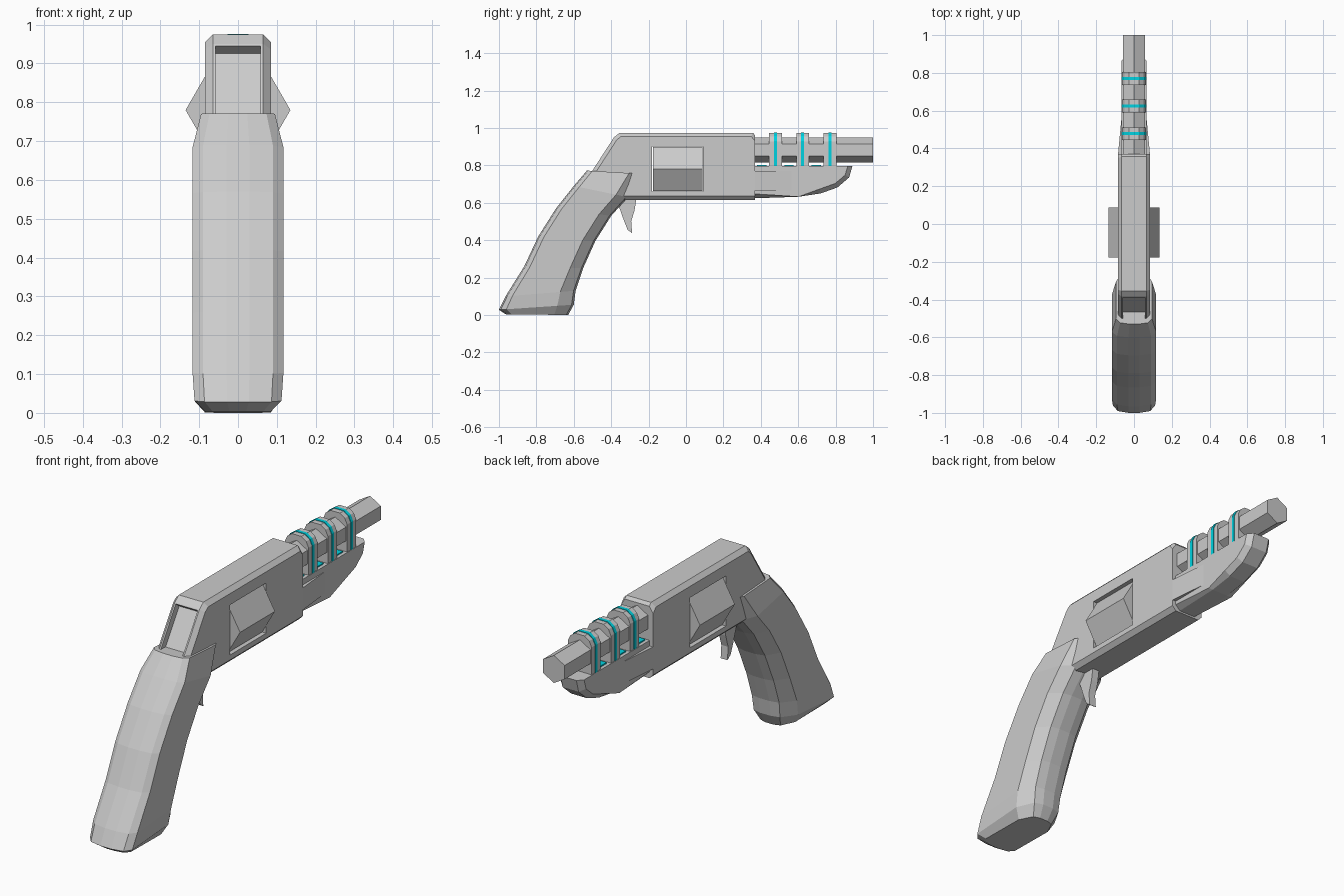
import bpy, bmesh, math
from mathutils import Vector

if "Cube" in bpy.data.objects:
    bpy.data.objects.remove(bpy.data.objects["Cube"])


def finish(name, bm, mat=None):
    bmesh.ops.recalc_face_normals(bm, faces=bm.faces)
    me = bpy.data.meshes.new(name)
    bm.to_mesh(me)
    bm.free()
    ob = bpy.data.objects.new(name, me)
    bpy.context.collection.objects.link(ob)
    if mat:
        me.materials.append(mat)
    return ob


def plate(name, profile, half, bevel=0, skip_y=None, skip_z=None, mat=None):
    """Side profile (y, z) extruded to +-half in x, with chamfered side rims."""
    bm = bmesh.new()
    rims = [[bm.verts.new((s * half, y, z)) for y, z in profile] for s in (-1, 1)]
    n = len(profile)
    for r in rims:
        bm.faces.new(r)
    for i in range(n):
        j = (i + 1) % n
        bm.faces.new((rims[0][i], rims[0][j], rims[1][j], rims[1][i]))
    if bevel:
        def wanted(e):
            a, b = (v.co for v in e.verts)
            if a.x * b.x < 0:
                return False
            if skip_y is not None and abs(a.y - skip_y) + abs(b.y - skip_y) < 1e-4:
                return False
            return skip_z is None or abs(a.z - skip_z) + abs(b.z - skip_z) > 1e-4
        bmesh.ops.bevel(bm, geom=[e for e in bm.edges if wanted(e)], offset=bevel,
                        offset_type='OFFSET', segments=1, affect='EDGES', profile=0.5)
    return finish(name, bm, mat)


def loft_y(name, section, y0, y1, mat=None):
    """Front section (x, z) extruded along y."""
    bm = bmesh.new()
    ends = [[bm.verts.new((x, y, z)) for x, z in section] for y in (y0, y1)]
    n = len(section)
    for e in ends:
        bm.faces.new(e)
    for i in range(n):
        j = (i + 1) % n
        bm.faces.new((ends[0][i], ends[0][j], ends[1][j], ends[1][i]))
    return finish(name, bm, mat)


def polygon(r, cz, start, sides=6):
    return [(r * math.cos(start + i * math.tau / sides),
             cz + r * math.sin(start + i * math.tau / sides)) for i in range(sides)]


def cut(target, cutter):
    cutter.hide_render = True
    mod = target.modifiers.new("cut", 'BOOLEAN')
    mod.operation, mod.object, mod.solver = 'DIFFERENCE', cutter, 'EXACT'
    bpy.context.view_layer.objects.active = target
    bpy.ops.object.modifier_apply(modifier=mod.name)
    bpy.data.objects.remove(cutter, do_unlink=True)


cyan = bpy.data.materials.new("cyan_glow")
cyan.diffuse_color = (0.0, 0.65, 0.75, 1)
cyan.use_nodes = True
cyan.node_tree.nodes["Principled BSDF"].inputs["Base Color"].default_value = cyan.diffuse_color

# Main body with drum window and recessed rear panel
body = plate("body", [(-0.505, 0.765), (-0.385, 0.95), (-0.355, 0.974), (0.358, 0.974),
                      (0.37, 0.96), (0.37, 0.616), (-0.36, 0.616)], 0.085, 0.02, skip_y=0.37)
cut(body, plate("window_cutter", [(-0.182, 0.66), (0.092, 0.66), (0.092, 0.9), (-0.182, 0.9)], 0.3))
cut(body, plate("panel_cutter", [(-0.60, 0.78), (-0.43, 0.99), (-0.388, 0.945),
                                 (-0.362, 0.925), (-0.49, 0.73), (-0.56, 0.72)], 0.058))

# Hexagonal drum and barrel
loft_y("drum", polygon(0.135, 0.78, 0), -0.177, 0.087)
loft_y("barrel", polygon(0.066, 0.882, math.pi / 2), 0.36, 1.0)

# Fore-end under the barrel
plate("fore_end", [(0.36, 0.797), (0.89, 0.797), (0.872, 0.735), (0.81, 0.682), (0.72, 0.65),
                   (0.6, 0.632), (0.36, 0.624)], 0.066, 0.024, skip_y=0.36, skip_z=0.797)

# Tapered side cheeks of the fore-end
bm = bmesh.new()
corners = [(0.085, 0.365), (0.064, 0.585), (-0.064, 0.585), (-0.085, 0.365)]
low = bm.faces.new([bm.verts.new((x, y, 0.665)) for x, y in corners])
top = bmesh.ops.extrude_face_region(bm, geom=[low])
bmesh.ops.translate(bm, vec=(0, 0, 0.105),
                    verts=[g for g in top["geom"] if isinstance(g, bmesh.types.BMVert)])
finish("fore_end_cheeks", bm)


# Barrel bands with cyan stripes, and cyan strips between them
def arch(h, t):
    return [(-h, 0.79), (h, 0.79), (h, t - 0.045), (h * 0.8, t - 0.018), (h * 0.4, t),
            (-h * 0.4, t), (-h * 0.8, t - 0.018), (-h, t - 0.045)]


for i in range(3):
    y = 0.478 + i * 0.146
    loft_y(f"band_{i + 1}", arch(0.063, 0.973), y - 0.034, y + 0.034)
    loft_y(f"band_stripe_{i + 1}", arch(0.0655, 0.9755), y - 0.008, y + 0.008, cyan)
    s = y - 0.073
    plate(f"rail_strip_{i + 1}", [(s - 0.025, 0.79), (s + 0.025, 0.79),
                                  (s + 0.025, 0.803), (s - 0.025, 0.803)], 0.05, mat=cyan)

# Trigger
plate("trigger", [(-0.39, 0.625), (-0.355, 0.57), (-0.332, 0.505), (-0.312, 0.455), (-0.288, 0.438),
                  (-0.293, 0.5), (-0.275, 0.56), (-0.265, 0.625)], 0.018)

# Curved grip: back point, front point, half width for each station
stations = [((-0.965, 0.004), (-0.63, 0.0), 0.085),
            ((-1.0, 0.028), (-0.60, 0.055), 0.112),
            ((-0.965, 0.10), (-0.59, 0.13), 0.117),
            ((-0.865, 0.26), (-0.55, 0.25), 0.117),
            ((-0.79, 0.42), (-0.485, 0.395), 0.117),
            ((-0.695, 0.57), (-0.40, 0.53), 0.117),
            ((-0.60, 0.69), (-0.31, 0.63), 0.117),
            ((-0.53, 0.772), (-0.24, 0.755), 0.095)]
half = [(0.0, 0.25), (0.025, 0.77), (0.1, 1.0), (0.78, 1.0), (0.97, 0.62), (1.0, 0.25)]
bm = bmesh.new()
rings = []
for b, f, w in stations:
    b, f = Vector((0, *b)), Vector((0, *f))
    pts = half + [(u, -x) for u, x in reversed(half)]
    rings.append([bm.verts.new(b.lerp(f, u) + Vector((x * w, 0, 0))) for u, x in pts])
for a, c in zip(rings, rings[1:]):
    for i in range(len(a)):
        j = (i + 1) % len(a)
        bm.faces.new((a[i], a[j], c[j], c[i]))
bm.faces.new(rings[0])
bm.faces.new(rings[-1])
finish("grip", bm)
